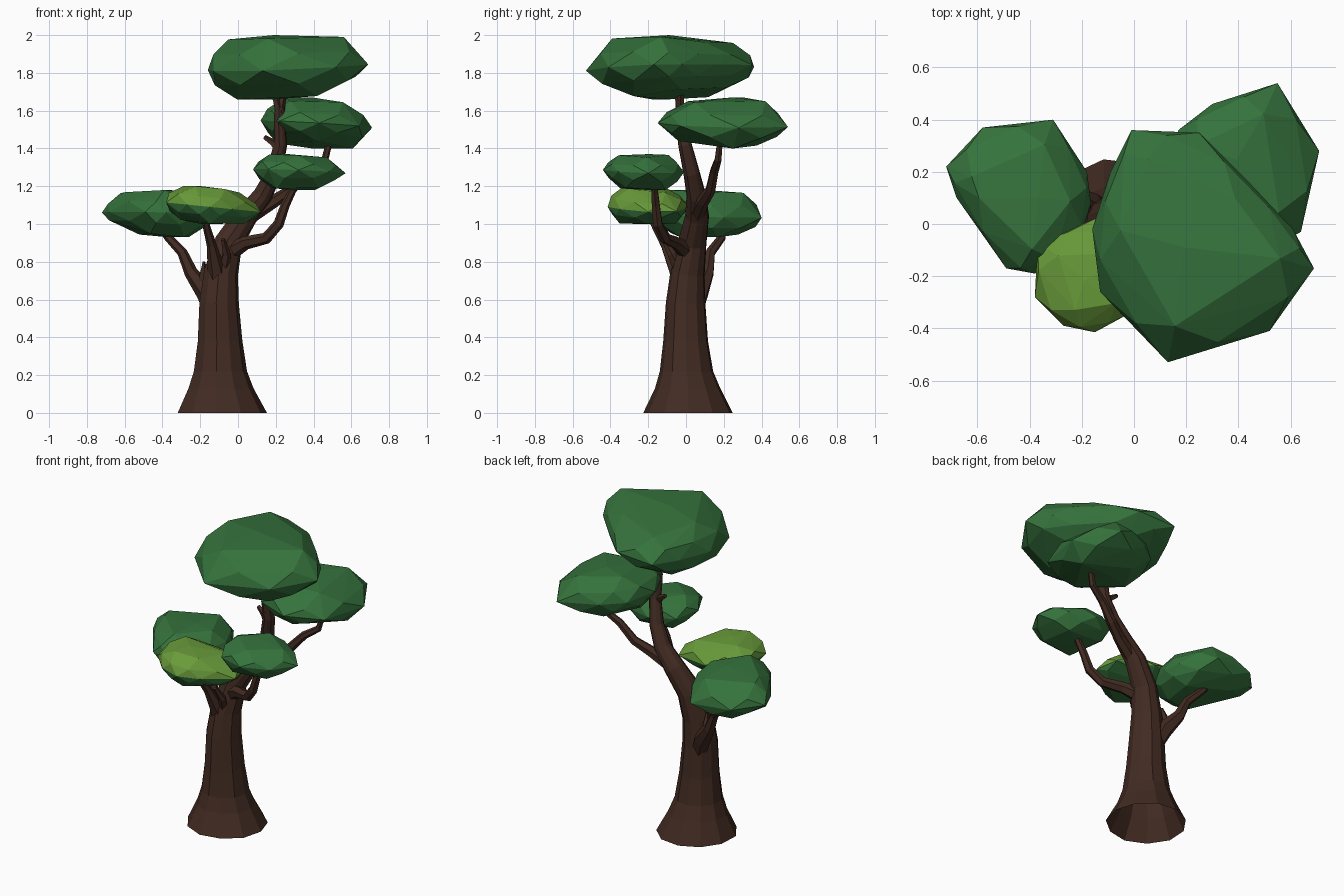
import bpy, bmesh, math, random
from mathutils import Vector

random.seed(4)

def material(name, rgb):
    m = bpy.data.materials.new(name)
    m.diffuse_color = (*rgb, 1)
    return m

BARK = material("bark brown", (0.054, 0.024, 0.016))
LEAF = material("leaf green", (0.036, 0.170, 0.046))
LIGHT = material("light leaf green", (0.140, 0.325, 0.042))

def finish(name, bm, mats):
    me = bpy.data.meshes.new(name)
    bm.to_mesh(me)
    bm.free()
    for m in mats:
        me.materials.append(m)
    ob = bpy.data.objects.new(name, me)
    bpy.context.collection.objects.link(ob)
    return ob

def tube(name, path, sides, jitter=0.0, cap_start=True):
    """Tapered faceted limb through (x, y, z, radius) points."""
    bm = bmesh.new()
    pts = [Vector(p[:3]) for p in path]
    rings = []
    wob = [1 + random.uniform(-jitter, jitter) for _ in range(sides)]
    for i, p in enumerate(path):
        t = (pts[min(i + 1, len(pts) - 1)] - pts[max(i - 1, 0)]).normalized()
        if p[2] < 0.3:
            t = Vector((0, 0, 1))
        u = Vector((0, 1, 0)).cross(t).normalized()
        v = t.cross(u)
        ring = []
        for k in range(sides):
            a = 2 * math.pi * k / sides
            ring.append(bm.verts.new(pts[i] + (u * math.cos(a) + v * math.sin(a)) * p[3] * wob[k]))
        rings.append(ring)
    for a, b in zip(rings, rings[1:]):
        for k in range(sides):
            n = (k + 1) % sides
            bm.faces.new((a[k], a[n], b[n], b[k]))
    bm.faces.new(rings[-1])
    if cap_start:
        bm.faces.new(rings[0][::-1])
    return finish(name, bm, [BARK])

def canopy(name, outline, zlow, zmid, zhigh, tilt=(0, 0), thin=(0, 0), crown=0.6, under=0.55, light=False):
    """Faceted leaf clump: hull of rings shrunk from a plan outline, thinning along one direction."""
    bm = bmesh.new()
    pts = [Vector(p) for p in outline]
    n = len(pts)
    c = sum(pts, Vector((0, 0))) / n
    mids = [(pts[i] + pts[(i + 1) % n]) / 2 for i in range(n)]
    up, dn = zhigh - zmid, zlow - zmid
    levels = [(pts, 1, 0), (mids, 0.96, up * 0.5), (pts[::2], crown, up),
              (mids, 0.94, dn * 0.5), (pts[1::2], under, dn)]
    for ring, s, dz in levels:
        for p in ring:
            d = (p - c) * s
            h = min(1, 1 - thin[0] * d.x - thin[1] * d.y) * random.uniform(0.88, 1.0)
            z = zmid + dz * h + tilt[0] * d.x + tilt[1] * d.y
            bm.verts.new((c.x + d.x, c.y + d.y, min(max(z, zlow), zhigh)))
    # crest and lowest point
    for z in (zhigh, zlow):
        bm.verts.new((c.x - thin[0] * 0.06, c.y - thin[1] * 0.06, z))
    bmesh.ops.convex_hull(bm, input=bm.verts[:])
    loose = [v for v in bm.verts if not v.link_faces]
    bmesh.ops.delete(bm, geom=loose, context='VERTS')
    bmesh.ops.recalc_face_normals(bm, faces=bm.faces[:])
    if light:  # only the upper side is light green
        for f in bm.faces:
            f.material_index = 1 if f.normal.z > -0.05 else 0
    return finish(name, bm, [LEAF, LIGHT] if light else [LEAF])

# trunk, flared and open at the base, leaning right towards the top
tube("trunk", [(-0.083, 0.015, 0, 0.24), (-0.09, 0.012, 0.13, 0.175), (-0.093, 0.005, 0.22, 0.143),
               (-0.095, 0.0, 0.38, 0.12), (-0.1, 0.0, 0.58, 0.106), (-0.09, 0.01, 0.74, 0.092),
               (-0.05, 0.035, 0.9, 0.076), (0.04, 0.06, 1.04, 0.064), (0.13, 0.055, 1.15, 0.052),
               (0.19, 0.03, 1.27, 0.044), (0.225, -0.005, 1.42, 0.036), (0.22, -0.02, 1.52, 0.031),
               (0.22, -0.03, 1.62, 0.027)], 11, 0.03, cap_start=False)

# branches carrying the leaf clumps
tube("left_branch", [(-0.11, 0.03, 0.5, 0.05), (-0.17, 0.07, 0.64, 0.054), (-0.25, 0.115, 0.745, 0.036),
                     (-0.295, 0.13, 0.85, 0.027), (-0.37, 0.19, 0.93, 0.022), (-0.42, 0.2, 1.0, 0.018)], 6)
tube("left_spur", [(-0.2, 0.08, 0.66, 0.03), (-0.185, 0.06, 0.73, 0.022), (-0.18, 0.04, 0.80, 0.008)], 5)
tube("front_branch", [(-0.10, 0.0, 0.62, 0.06), (-0.115, -0.05, 0.76, 0.046), (-0.14, -0.11, 0.89, 0.026),
                      (-0.165, -0.16, 0.98, 0.02), (-0.18, -0.2, 1.06, 0.016)], 6)
tube("front_twig", [(-0.08, -0.02, 0.74, 0.04), (-0.06, -0.075, 0.84, 0.024), (-0.08, -0.12, 0.92, 0.012)], 5)
tube("right_branch", [(-0.06, 0.02, 0.84, 0.05), (0.04, -0.05, 0.9, 0.036), (0.15, -0.11, 0.925, 0.031),
                      (0.215, -0.15, 1.0, 0.028), (0.25, -0.16, 1.1, 0.024), (0.31, -0.17, 1.22, 0.018)], 6)
tube("back_branch", [(0.06, 0.055, 1.04, 0.042), (0.19, 0.09, 1.12, 0.034), (0.28, 0.13, 1.18, 0.028),
                     (0.37, 0.15, 1.28, 0.024), (0.46, 0.17, 1.34, 0.02), (0.485, 0.18, 1.44, 0.017)], 6)
tube("side_stub", [(0.22, -0.01, 1.39, 0.026), (0.185, 0.0, 1.43, 0.02), (0.14, 0.01, 1.46, 0.013)], 5)
# fork under the top canopy
for name, tip in (("fork_left", (0.175, -0.05, 1.72)), ("fork_right", (0.255, -0.03, 1.72))):
    tube(name, [(0.22, -0.03, 1.59, 0.026), (*(Vector((0.22, -0.03, 1.61)).lerp(Vector(tip), 0.4)), 0.02),
                (*tip, 0.014)], 5)

# leaf clumps
canopy("top_canopy", [(-0.01, 0.36), (0.25, 0.35), (0.45, 0.15), (0.61, -0.02), (0.69, -0.17), (0.52, -0.41),
                      (0.13, -0.53), (-0.13, -0.26), (-0.16, -0.02), (-0.09, 0.2)],
       1.66, 1.83, 2.0, (0.04, 0.03), (0.6, 0.9), 0.72, 0.65)
canopy("upper_right_canopy", [(0.17, 0.36), (0.30, 0.46), (0.55, 0.54), (0.71, 0.28), (0.64, -0.03),
                              (0.43, -0.15), (0.22, -0.08), (0.12, 0.15)],
       1.40, 1.53, 1.67, (-0.06, -0.02), (0, -0.9), 0.66, 0.68)
canopy("middle_right_canopy", [(0.57, -0.2), (0.45, -0.06), (0.28, -0.01), (0.12, -0.07), (0.08, -0.24),
                               (0.16, -0.4), (0.32, -0.44), (0.48, -0.36)],
       1.18, 1.28, 1.37, (-0.04, -0.03), (0.7, -0.5), 0.62, 0.7)
canopy("left_canopy", [(-0.72, 0.22), (-0.58, 0.37), (-0.31, 0.40), (-0.18, 0.2), (-0.165, 0.08),
                       (-0.22, -0.1), (-0.38, -0.19), (-0.49, -0.17), (-0.68, 0.1)],
       0.93, 1.05, 1.18, (-0.05, -0.04), (-0.8, 0), 0.68, 0.65)
canopy("light_canopy", [(-0.37, -0.07), (-0.38, -0.28), (-0.27, -0.39), (-0.15, -0.415), (-0.03, -0.35),
                        (0.12, -0.2), (0.09, -0.05), (-0.15, 0.02)],
       1.0, 1.09, 1.2, (-0.1, 0.0), (0.8, 0), 0.65, 0.68, light=True)
